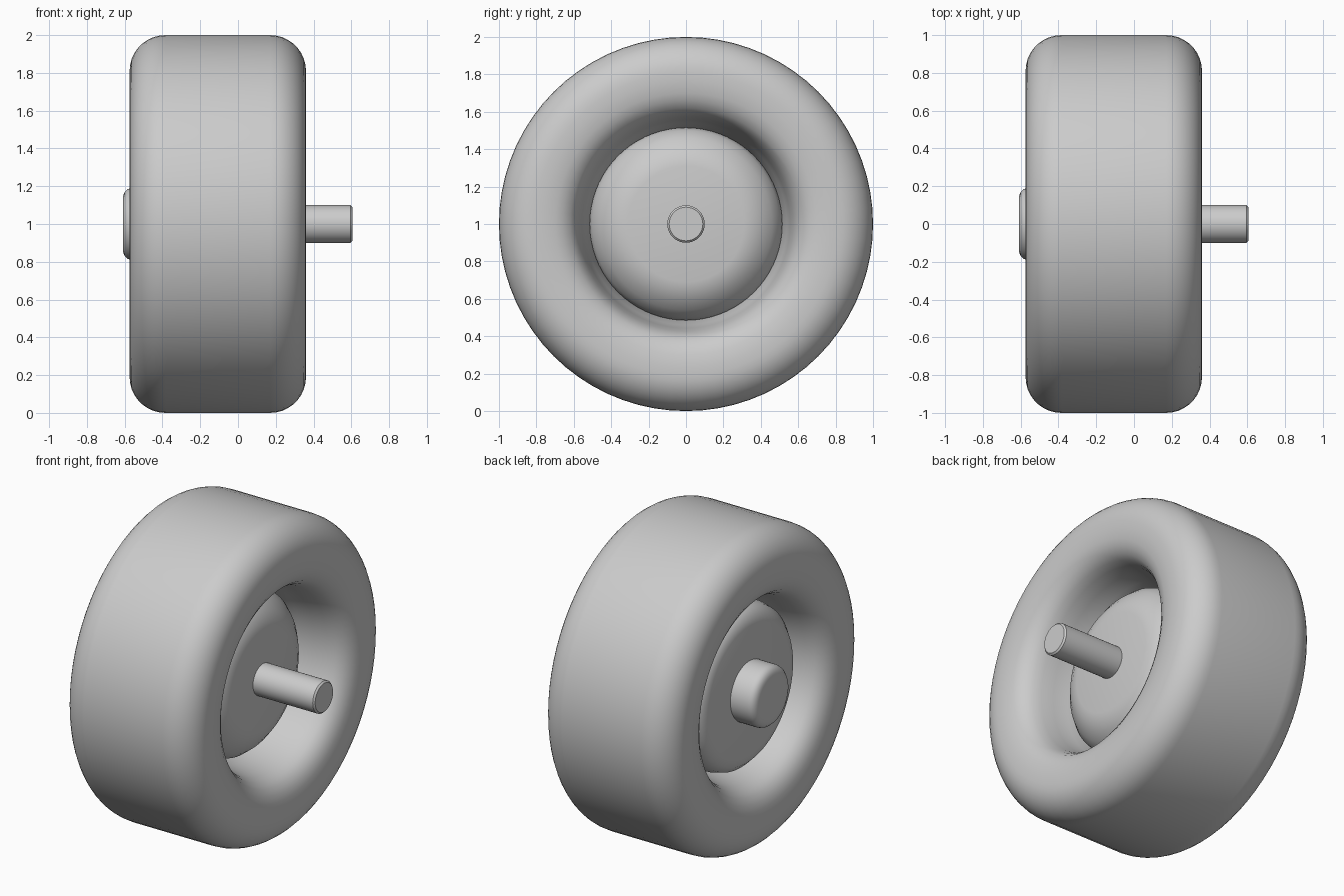
import bpy, bmesh, math

if "Cube" in bpy.data.objects:
    bpy.data.objects.remove(bpy.data.objects["Cube"])

grey = bpy.data.materials.new("light grey")
grey.diffuse_color = (0.6, 0.6, 0.6, 1)
grey.use_nodes = True
grey.node_tree.nodes["Principled BSDF"].inputs["Base Color"].default_value = grey.diffuse_color


def lathe(name, profile, closed=False, segs=72, angle=40):
    """Revolve (x, radius) points around the wheel axis (along x, at z = 1)."""
    bm = bmesh.new()
    rings = []
    for x, r in profile:
        if r == 0:
            rings.append([bm.verts.new((x, 0, 1))] * segs)
        else:
            rings.append([bm.verts.new((x, r * math.cos(2 * math.pi * i / segs),
                                        1 + r * math.sin(2 * math.pi * i / segs)))
                          for i in range(segs)])
    pairs = list(zip(rings, rings[1:]))
    if closed:
        pairs.append((rings[-1], rings[0]))
    for a, b in pairs:
        for i in range(segs):
            j = (i + 1) % segs
            bm.faces.new(list(dict.fromkeys((a[i], a[j], b[j], b[i]))))
    bmesh.ops.recalc_face_normals(bm, faces=bm.faces)
    mesh = bpy.data.meshes.new(name)
    bm.to_mesh(mesh)
    bm.free()
    ob = bpy.data.objects.new(name, mesh)
    bpy.context.collection.objects.link(ob)
    mesh.materials.append(grey)
    bpy.ops.object.select_all(action='DESELECT')
    ob.select_set(True)
    bpy.context.view_layer.objects.active = ob
    bpy.ops.object.shade_smooth_by_angle(angle=math.radians(angle))
    return ob


# Tyre: half section from tread to bore, mirrored about its mid plane
MID, HALF, R = -0.107, 0.467, 0.19
half = [(HALF - R + R * math.sin(math.radians(a)), 1 - R + R * math.cos(math.radians(a)))
        for a in range(0, 91, 10)]
half += [(0.467, 0.765), (0.46, 0.70), (0.445, 0.66), (0.42, 0.62), (0.38, 0.592),
         (0.33, 0.573), (0.25, 0.557), (0.16, 0.54), (0.08, 0.51)]
section = [(MID + x, r) for x, r in half] + [(MID - x, r) for x, r in reversed(half)]
lathe("tyre", section, closed=True, angle=60)

# Wheel disc: domed inner side (+x), flatter outer side (-x)
lathe("wheel_disc", [(0.175, 0), (0.175, 0.31), (0.165, 0.36), (0.14, 0.41), (0.10, 0.46),
                     (0.05, 0.50), (0.0, 0.515), (-0.1, 0.515), (-0.33, 0.515),
                     (-0.39, 0.50), (-0.43, 0.46), (-0.445, 0.41), (-0.445, 0)])

# Hub cap on the outer side
lathe("hub_cap", [(-0.40, 0), (-0.40, 0.19), (-0.565, 0.19), (-0.585, 0.184),
                  (-0.60, 0.17), (-0.608, 0.15), (-0.61, 0.13), (-0.61, 0)], segs=48)

# Axle on the inner side
lathe("axle", [(0.10, 0), (0.10, 0.1), (0.595, 0.1), (0.605, 0.09), (0.605, 0)], segs=40)
